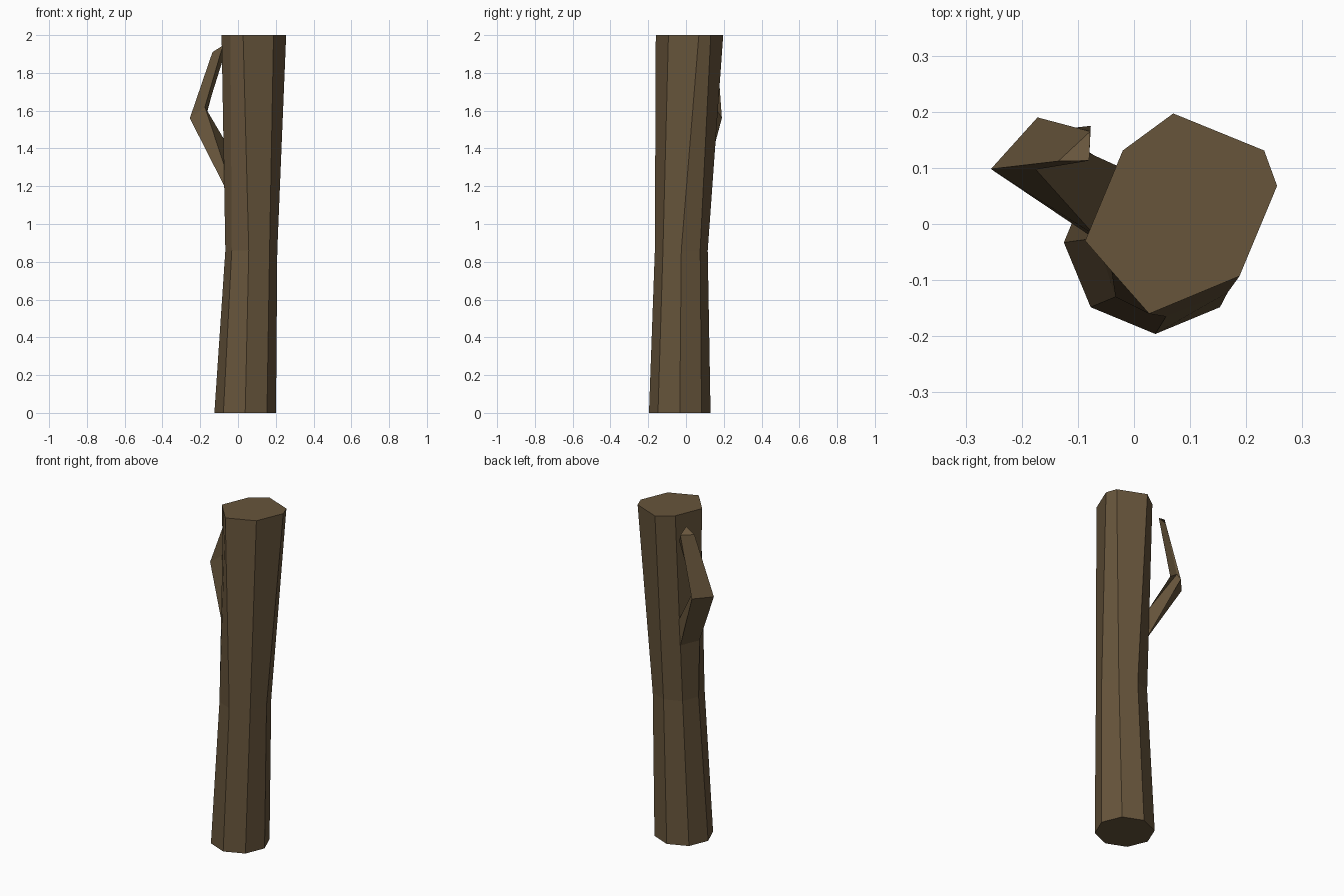
import bpy
import bmesh
from math import sin, cos, pi

if "Cube" in bpy.data.objects:
    bpy.data.objects.remove(bpy.data.objects["Cube"])

bark = bpy.data.materials.new("bark")
bark.diffuse_color = (0.135, 0.09, 0.044, 1)
bark.use_nodes = True
bark.node_tree.nodes["Principled BSDF"].inputs["Base Color"].default_value = bark.diffuse_color


def loft(name, rings):
    """Join successive rings of points into a closed, flat-faced solid."""
    bm = bmesh.new()
    loops = [[bm.verts.new(p) for p in ring] for ring in rings]
    n = len(loops[0])
    for low, high in zip(loops, loops[1:]):
        for i in range(n):
            j = (i + 1) % n
            bm.faces.new((low[i], low[j], high[j], high[i]))
    bm.faces.new(loops[0][::-1])
    bm.faces.new(loops[-1])
    bmesh.ops.recalc_face_normals(bm, faces=bm.faces)
    mesh = bpy.data.meshes.new(name)
    bm.to_mesh(mesh)
    bm.free()
    mesh.materials.append(bark)
    obj = bpy.data.objects.new(name, mesh)
    bpy.context.collection.objects.link(obj)
    return obj


# Trunk: regular octagon foot, waist, and skewed flat top (front point first)
foot = [(0.038 + 0.163 * sin(i * pi / 4), -0.033 - 0.163 * cos(i * pi / 4), 0)
        for i in range(8)]
waist = [(x, y, 0.86) for x, y in
         [(0.057, -0.165), (0.167, -0.122), (0.208, -0.025), (0.17, 0.075),
          (0.07, 0.115), (-0.03, 0.075), (-0.067, -0.025), (-0.033, -0.13)]]
top = [(x, y, 2) for x, y in
       [(0.027, -0.16), (0.188, -0.093), (0.255, 0.068), (0.232, 0.131),
        (0.07, 0.197), (-0.02, 0.131), (-0.087, -0.03), (-0.04, -0.084)]]
loft("trunk", [foot, waist, top])

# Side branch: outer front, outer back, inner back, inner front at each ring
base = [(-0.072, -0.025, 1.2), (-0.026, 0.092, 1.2),
        (-0.022, 0.1, 1.36), (-0.07, -0.02, 1.3)]
elbow = [(-0.255, 0.098, 1.56), (-0.172, 0.19, 1.56),
         (-0.165, 0.165, 1.6), (-0.175, 0.097, 1.62)]
tip = [(-0.135, 0.112, 1.91), (-0.078, 0.165, 1.91),
       (-0.077, 0.175, 1.88), (-0.08, 0.113, 1.945)]
loft("branch", [base, elbow, tip])
